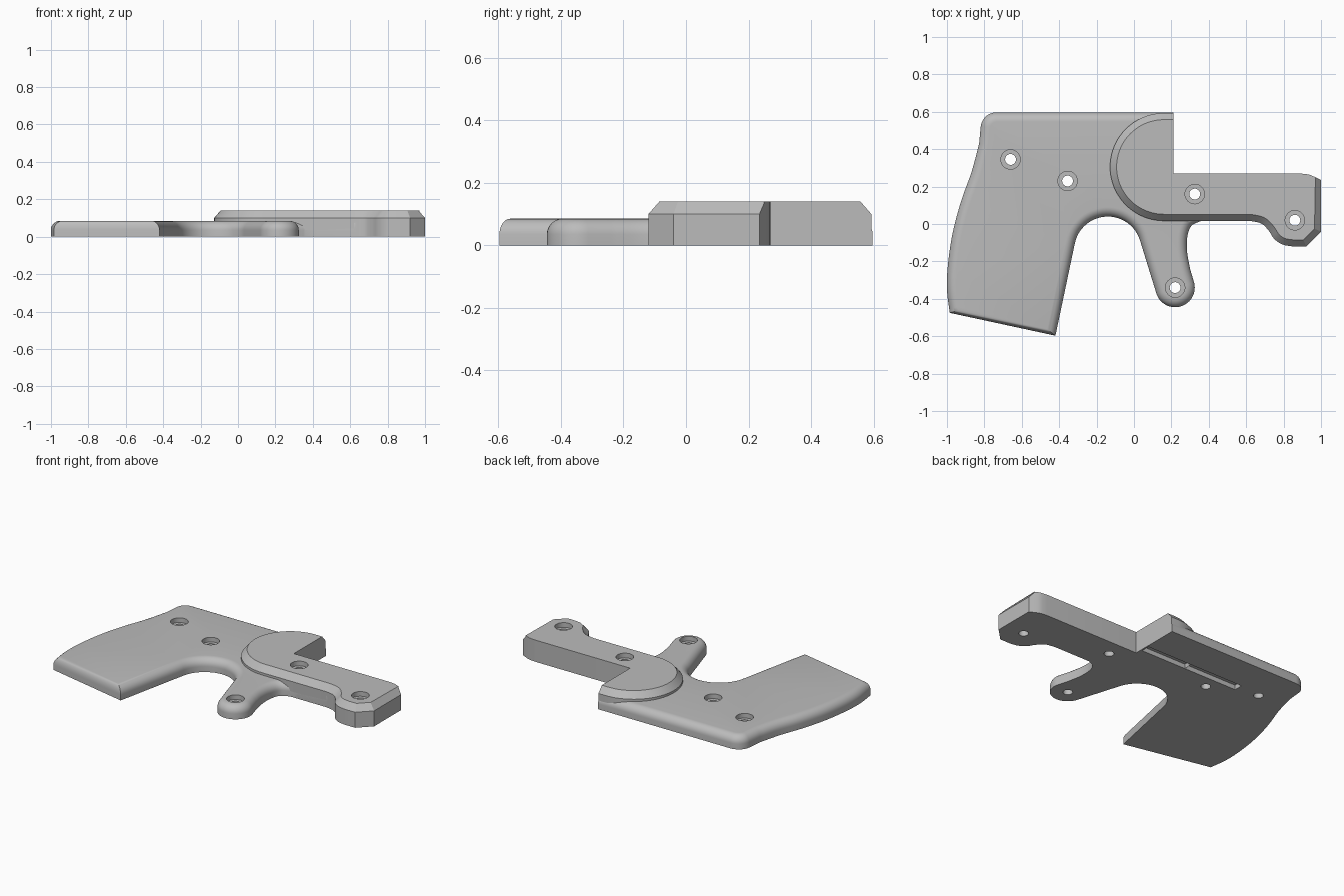
import bpy, bmesh
from math import sin, cos, pi, radians
from mathutils import Vector

if "Cube" in bpy.data.objects:
    bpy.data.objects.remove(bpy.data.objects["Cube"])

grey = bpy.data.materials.new("plain_grey")
grey.use_nodes = True
grey.diffuse_color = (0.5, 0.5, 0.5, 1)
grey.node_tree.nodes["Principled BSDF"].inputs["Base Color"].default_value = (0.5, 0.5, 0.5, 1)


def arc(cx, cy, r, a0, a1, n=24):
    angles = [radians(a0 + (a1 - a0) * i / n) for i in range(n + 1)]
    return [(cx + r * cos(a), cy + r * sin(a)) for a in angles]


def spline(points, n=5):
    """Smooth curve through a few points."""
    p = [Vector(q) for q in points]
    p = [2 * p[0] - p[1]] + p + [2 * p[-1] - p[-2]]
    out = []
    for a, b, c, d in zip(p, p[1:], p[2:], p[3:]):
        for i in range(n):
            t = i / n
            out.append((2 * b + (c - a) * t + (2 * a - 5 * b + 4 * c - d) * t * t
                        + (3 * b - a - 3 * c + d) * t ** 3) / 2)
    return [tuple(q) for q in out + [p[-2]]]


def inset(points, distance):
    """Move each side of a counter-clockwise outline inward by its own distance."""
    out, count = [], len(points)
    for i in range(count):
        a, b, c = (Vector(points[(i + k) % count]) for k in (-1, 0, 1))
        e, f = (b - a).normalized(), (c - b).normalized()
        n, m = Vector((-e.y, e.x)), Vector((-f.y, f.x))
        d, g = distance((a + b) / 2), distance((b + c) / 2)
        det = n.x * m.y - n.y * m.x
        if abs(det) < 0.01:
            out.append(b + n * d)
        else:
            out.append(b + Vector((d * m.y - g * n.y, g * n.x - d * m.x)) / det)
    return out


def add_ring(bm, points, z):
    return [bm.verts.new((x, y, z)) for x, y in points]


def add_wall(bm, low, high):
    for i in range(len(low)):
        j = (i + 1) % len(low)
        bm.faces.new((low[i], low[j], high[j], high[i]))


def add_rim(bm, outline, layers, distance):
    """Stack inset copies of an outline; return the lowest and highest ring."""
    rings = [add_ring(bm, inset(outline, lambda mid: factor * distance(mid)), z)
             for factor, z in layers]
    for low, high in zip(rings, rings[1:]):
        add_wall(bm, low, high)
    return rings[0], rings[-1]


def add_bore(bm, x, y, profile):
    """Round stepped hole; profile lists (radius, height) from the bottom up."""
    rings = [add_ring(bm, arc(x, y, r, 0, 348.75, 31), z) for r, z in profile]
    for low, high in zip(rings, rings[1:]):
        add_wall(bm, high, low)
    return rings[0], rings[-1]


def add_cap(bm, loops, side):
    """Flat face bounded by an outer loop and any hole loops."""
    edges = [bm.edges.get((a, b)) for loop in loops for a, b in zip(loop, loop[1:] + loop[:1])]
    made = bmesh.ops.triangle_fill(bm, edges=edges, use_beauty=True, normal=(0, 0, side))
    for face in made["geom"]:
        if isinstance(face, bmesh.types.BMFace):
            face.normal_update()
            if face.normal.z * side < 0:
                face.normal_flip()


def finish(name, bm):
    mesh = bpy.data.meshes.new(name)
    bm.to_mesh(mesh)
    bm.free()
    mesh.materials.append(grey)
    ob = bpy.data.objects.new(name, mesh)
    bpy.context.collection.objects.link(ob)
    bpy.ops.object.select_all(action="DESELECT")
    ob.select_set(True)
    bpy.context.view_layer.objects.active = ob
    bpy.ops.object.shade_smooth_by_angle(angle=radians(30))


plate_top, barrel_top, small, wide, sink = 0.085, 0.14, 0.029, 0.052, 0.03
plate_holes = [(-0.66, 0.345), (-0.355, 0.23), (0.22, -0.34)]
barrel_holes = [(0.325, 0.16), (0.86, 0.02)]

# Outline of the barrel's front end, shared by both parts
barrel_end = (
    spline([(0.62, 0.017), (0.68, 0.003), (0.72, -0.035), (0.75, -0.08),
            (0.795, -0.11), (0.85, -0.12)])
    + [(0.92, -0.12), (1, -0.04), (1, 0.235)]
    + spline([(0.97, 0.25), (0.935, 0.264), (0.89, 0.27)], 3)
    + [(0.21, 0.27)])

# Grip plate with rounded upper rim, finger arch and trigger lobe
plate_outline = (
    arc(-0.735, 0.512, 0.085, 90, 172, 10)
    + spline([(-0.828, 0.43), (-0.868, 0.28), (-0.925, 0.12), (-0.97, -0.05),
              (-0.995, -0.22), (-1, -0.35), (-0.985, -0.475)])
    + [(-0.42, -0.597)]
    + arc(-0.14, -0.14, 0.18, 168, 17)
    + arc(0.22, -0.34, 0.105, 197, 375)
    + spline([(0.3, -0.24), (0.284, -0.15), (0.285, -0.07), (0.307, -0.01), (0.36, 0.017)])
    + [(0.42, 0.017)] + barrel_end + [(0.21, 0.597)])


def plate_rim(mid):
    if mid.x > 0.45 or (mid.x > 0.2 and mid.y > 0.2):
        return 0
    return 0.025 if mid.y < -0.5 else 0.05


bm = bmesh.new()
steps = [i * pi / 16 for i in range(9)]
rim_layers = [(0, 0)] + [(1 - cos(t), 0.035 + 0.05 * sin(t)) for t in steps]
bottom, top = add_rim(bm, plate_outline, rim_layers, plate_rim)
bottom_loops, top_loops = [bottom], [top]
floor = plate_top - sink
for x, y in plate_holes + barrel_holes:
    profile = [(small, 0), (small, plate_top)]
    if (x, y) in plate_holes:
        profile = [(small, 0), (small, floor), (wide, floor), (wide, plate_top)]
    low, high = add_bore(bm, x, y, profile)
    bottom_loops.append(low)
    top_loops.append(high)

# Long groove along the underside
groove = [(-0.51, 0.312), (0.2, 0.312), (0.2, 0.37), (-0.51, 0.37)]
mouth, ceiling = add_ring(bm, groove, 0), add_ring(bm, groove, 0.03)
add_wall(bm, ceiling, mouth)
bm.faces.new(ceiling[::-1])
bottom_loops.append(mouth)
add_cap(bm, bottom_loops, -1)
add_cap(bm, top_loops, 1)
finish("grip_plate", bm)

# Raised barrel block with chamfered rim, standing on the plate's floor
barrel_outline = [(0.21, 0.593)] + arc(0.16, 0.305, 0.288, 90, 270, 40) + barrel_end
bm = bmesh.new()
top_loops = [add_rim(bm, barrel_outline, [(0, 0), (0, 0.1), (1, barrel_top)],
                     lambda mid: 0 if mid.x > 0.2 and mid.y > 0.24 else 0.035)[1]]
floor = barrel_top - sink
for x, y in barrel_holes:
    profile = [(small, plate_top), (small, floor), (wide, floor), (wide, barrel_top)]
    top_loops.append(add_bore(bm, x, y, profile)[1])
add_cap(bm, top_loops, 1)
finish("barrel_block", bm)
